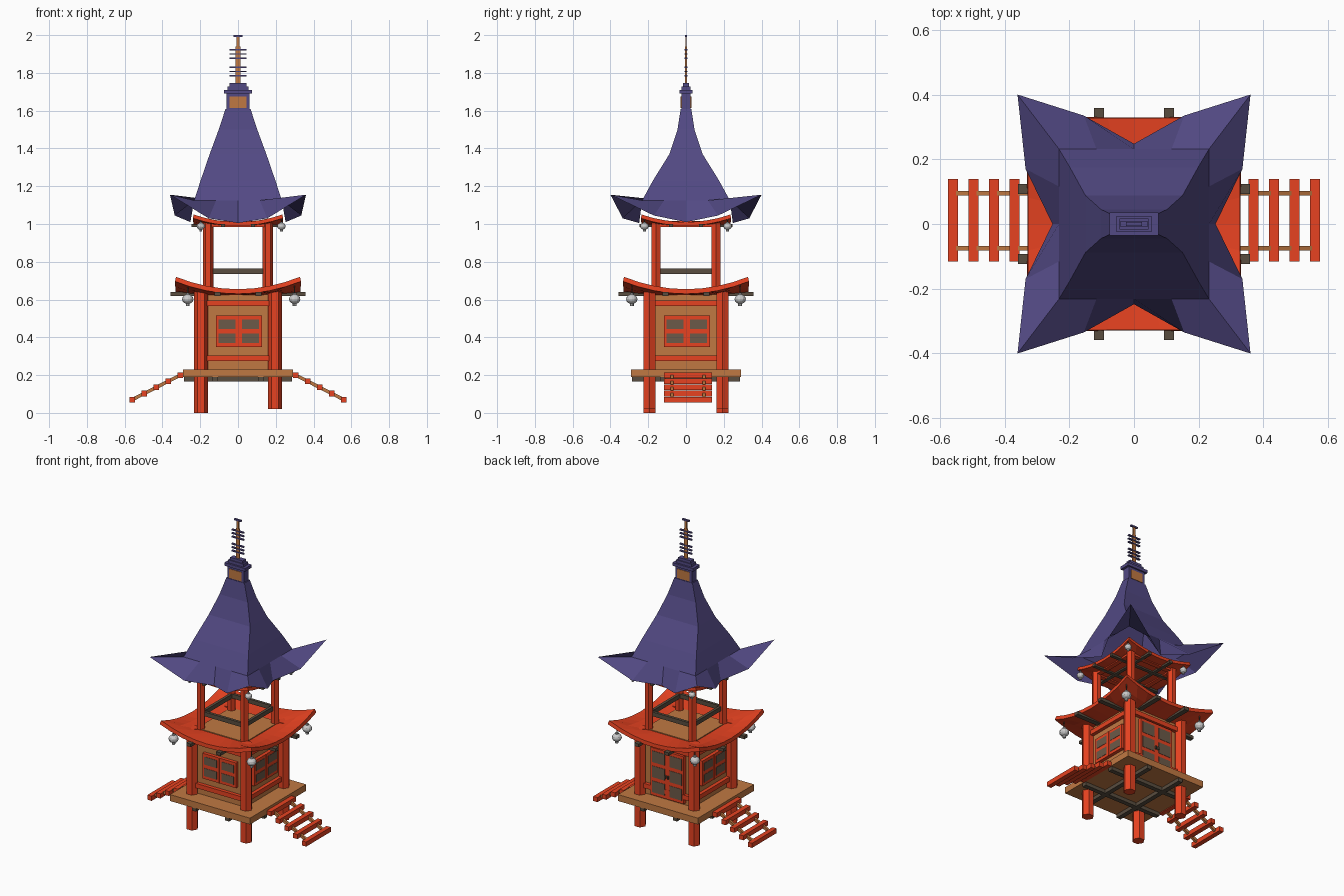
import bpy, bmesh, math
from mathutils import Vector, Matrix

if "Cube" in bpy.data.objects:
    bpy.data.objects.remove(bpy.data.objects["Cube"])


def mat(name, c):
    m = bpy.data.materials.new(name)
    m.diffuse_color = (*c, 1)
    m.use_nodes = True
    m.node_tree.nodes["Principled BSDF"].inputs["Base Color"].default_value = m.diffuse_color
    return m


RED = mat("red_paint", (0.80, 0.055, 0.015))
WOOD = mat("light_wood", (0.53, 0.19, 0.055))
DARK = mat("dark_wood", (0.10, 0.075, 0.05))
PANE = mat("paper_pane", (0.15, 0.10, 0.065))
TILE = mat("purple_tile", (0.085, 0.067, 0.23))


def finish(name, bm, material=None):
    me = bpy.data.meshes.new(name)
    bm.to_mesh(me)
    bm.free()
    ob = bpy.data.objects.new(name, me)
    bpy.context.collection.objects.link(ob)
    if material:
        me.materials.append(material)
    return ob


def box(name, c, size, material, turn=0.0, tilt=0.0):
    """Box at c, tilted about y in place, then turned about the world z axis."""
    bm = bmesh.new()
    bmesh.ops.create_cube(bm, size=1)
    bm.transform(Matrix.Rotation(turn, 4, 'Z') @ Matrix.Translation(c)
                 @ Matrix.Rotation(tilt, 4, 'Y') @ Matrix.Diagonal((*size, 1)))
    return finish(name, bm, material)


def post(name, x, y, z0, z1, r, material, sides=6):
    bm = bmesh.new()
    bmesh.ops.create_cone(bm, cap_ends=True, segments=sides, radius1=r, radius2=r, depth=z1 - z0)
    bm.transform(Matrix.Translation((x, y, (z0 + z1) / 2)) @ Matrix.Rotation(math.pi / 6, 4, 'Z'))
    return finish(name, bm, material)


def loft(name, rings, material, cap=False):
    """Skin closed rings, listed from the inside/top outwards."""
    bm = bmesh.new()
    vs = [[bm.verts.new(p) for p in r] for r in rings]
    n = len(vs[0])
    for a, b in zip(vs, vs[1:]):
        for i in range(n):
            j = (i + 1) % n
            bm.faces.new((a[i], b[i], b[j], a[j]))
    if cap:
        bm.faces.new(vs[0])
    return finish(name, bm, material)


def square_ring(h, zmid, zcorner, seg=8):
    """Square ring (counter-clockwise) whose sides sag towards the middle."""
    pts = []
    for k in range(4):
        rot = Matrix.Rotation(k * math.pi / 2, 3, 'Z')
        for i in range(seg):
            t = -1 + 2 * i / seg
            pts.append(rot @ Vector((t * h, -h, zmid + (zcorner - zmid) * t * t)))
    return pts


def curved_eave(name, inner, outer, z_in, z_mid, z_corner, thick):
    rings = []
    for f in (0, 0.5, 1):
        h = inner + (outer - inner) * f
        rings.append(square_ring(h, z_in + (z_mid - z_in) * f, z_in + (z_corner - z_in) * f ** 1.3))
    ob = loft(name, rings, RED, cap=True)
    s = ob.modifiers.new("thickness", 'SOLIDIFY')
    s.thickness, s.offset = thick, -1


def crossed_beams(name, off, half, z, w, h):
    for s in (-1, 1):
        box(name + "_x", (0, s * off, z), (2 * half, w, h), DARK)
        box(name + "_y", (s * off, 0, z), (w, 2 * half, h), DARK)


# deck, its joists and the lower posts
box("deck", (0, 0, 0.21), (0.58, 0.58, 0.042), WOOD)
crossed_beams("deck_joist", 0.12, 0.285, 0.178, 0.03, 0.024)
for sx in (-1, 1):
    for sy in (-1, 1):
        post("lower_post", sx * 0.196, sy * 0.193, 0.02 if sx > 0 else 0, 0.66, 0.037, RED)
        post("upper_post", sx * 0.158, sy * 0.158, 0.64, 1.02, 0.027, RED)

# cabin body and rails; side 0 = front, 1 = right, 2 = back, 3 = left
box("cabin_walls", (0, 0, 0.43), (0.36, 0.36, 0.40), WOOD)
for k in range(4):
    a = k * math.pi / 2
    box("lower_rail", (0, -0.188, 0.29), (0.34, 0.03, 0.03), RED, a)
    box("upper_rail", (0, -0.188, 0.58), (0.34, 0.03, 0.03), RED, a)
    box("balcony_rail", (0, -0.15, 0.75), (0.29, 0.018, 0.028), DARK, a)
    box("lintel", (0, -0.158, 1.0), (0.32, 0.03, 0.03), RED, a)
    # windows on three sides, a double door on the back
    door = k == 2
    w, z0, z1, rows = (0.24, 0.245, 0.555, 3) if door else (0.245, 0.35, 0.515, 2)
    part = "door" if door else "window"
    box(part + "_frame", (0.005, -0.187, (z0 + z1) / 2), (w, 0.03, z1 - z0), RED, a)
    step = (z1 - z0 - 0.015) / rows
    for r in range(rows):
        for s in (-1, 1):
            box(part + "_pane", (0.005 + s * 0.062, -0.2, z0 + 0.0075 + step * (r + 0.5)),
                (0.09, 0.008, step - 0.024), PANE, a)
    if door:
        for s in (-1, 1):
            box("door_handle", (0.005 + s * 0.009, -0.205, 0.39), (0.009, 0.015, 0.02), DARK, a)
    else:
        box("window_split", (0.005, -0.203, 0.4325), (0.006, 0.006, 0.165), RED, a)

# lower eave, balcony floor and rafters
curved_eave("lower_eave", 0.17, 0.328, 0.648, 0.655, 0.72, 0.025)
box("balcony_floor", (0, 0, 0.642), (0.35, 0.35, 0.024), WOOD)
crossed_beams("lower_rafter", 0.108, 0.358, 0.63, 0.032, 0.02)

# upper eave and rafters
curved_eave("upper_eave", 0.13, 0.235, 1.012, 1.01, 1.05, 0.02)
crossed_beams("upper_rafter", 0.08, 0.245, 0.992, 0.022, 0.018)


# main roof: rectangular rings flaring into four upturned corners
def roof_ring(x, y, z):
    return [(-x, -y, z), (-x / 2, -y, z), (0, -y, z), (x / 2, -y, z),
            (x, -y, z), (x, -y / 2, z), (x, 0, z), (x, y / 2, z),
            (x, y, z), (x / 2, y, z), (0, y, z), (-x / 2, y, z),
            (-x, y, z), (-x, y / 2, z), (-x, 0, z), (-x, -y / 2, z)]


rim = []
for sx, sy, order in ((-1, -1, 0), (1, -1, 1), (1, 1, 0), (-1, 1, 1)):
    corner = (sx * 0.36, sy * 0.40, 1.155)
    if order == 0:   # leaving along the front / back side
        rim += [corner, (sx * 0.155, sy * 0.335, 1.03), (0, sy * 0.248, 1.005), (-sx * 0.155, sy * 0.335, 1.03)]
    else:            # leaving along the right / left side
        rim += [corner, (sx * 0.335, sy * 0.17, 1.045), (sx * 0.252, 0, 1.01), (sx * 0.335, -sy * 0.17, 1.045)]
rings = [roof_ring(*p) for p in ((0.066, 0.028, 1.61), (0.102, 0.045, 1.50), (0.15, 0.088, 1.37),
                                 (0.198, 0.175, 1.23), (0.232, 0.232, 1.125))]
loft("main_roof", rings + [rim], TILE, cap=True)

# roof crown
box("crown_block", (0, 0, 1.65), (0.12, 0.05, 0.09), TILE)
for s in (-1, 1):
    box("crown_panel", (0, s * 0.025, 1.645), (0.088, 0.006, 0.06), WOOD)
for z, x, y, h in ((1.7, 0.15, 0.07, 0.02), (1.719, 0.112, 0.046, 0.02), (1.737, 0.09, 0.034, 0.018)):
    box("crown_cap", (0, 0, z), (x, y, h), TILE)

# spire with thin plates
box("spire_base", (0, 0, 1.84), (0.024, 0.008, 0.2), WOOD)
box("spire_tip", (0, 0, 1.96), (0.015, 0.006, 0.06), WOOD)
box("spire_top", (0, 0, 1.995), (0.05, 0.012, 0.01), TILE)
for z in (1.785, 1.807, 1.83, 1.877, 1.9, 1.923):
    box("spire_plate", (0, 0, z), (0.088, 0.014, 0.007), TILE)


# lanterns hanging from the eave corners
def lantern(x, y, z, r, top):
    bm = bmesh.new()
    bmesh.ops.create_uvsphere(bm, u_segments=12, v_segments=8, radius=r)
    for v in bm.verts:
        v.co.z *= 0.85
    for zc, rad, h in ((-0.95 * r, 0.35 * r, 0.5 * r), (0.9 * r, 0.35 * r, 0.3 * r)):
        bmesh.ops.create_cone(bm, cap_ends=True, segments=8, radius1=rad, radius2=rad, depth=h,
                              matrix=Matrix.Translation((0, 0, zc)))
    bm.transform(Matrix.Translation((x, y, z)))
    finish("lantern", bm)
    post("lantern_cord", x, y, z + r * 0.8, top, 0.003, DARK)


for sy in (-1, 1):
    for x in (-0.266, 0.3):
        lantern(x, sy * 0.287, 0.602, 0.03, 0.68)
    for x in (-0.197, 0.23):
        lantern(x, sy * 0.22, 0.988, 0.022, 1.03)

# stairs on the right and left
slope = math.atan2(0.13, 0.255)
for a in (0, math.pi):
    s = 1 if a == 0 else -1
    for i in range(5):
        box("stair_tread", (0.56 - 0.0635 * i, s * 0.011, 0.07 + 0.0325 * i), (0.031, 0.255, 0.03), RED, a)
    for y in (-0.075, 0.095):
        box("stair_stringer", (0.4325, s * y, 0.135), (0.29, 0.015, 0.018), WOOD, a, slope)
